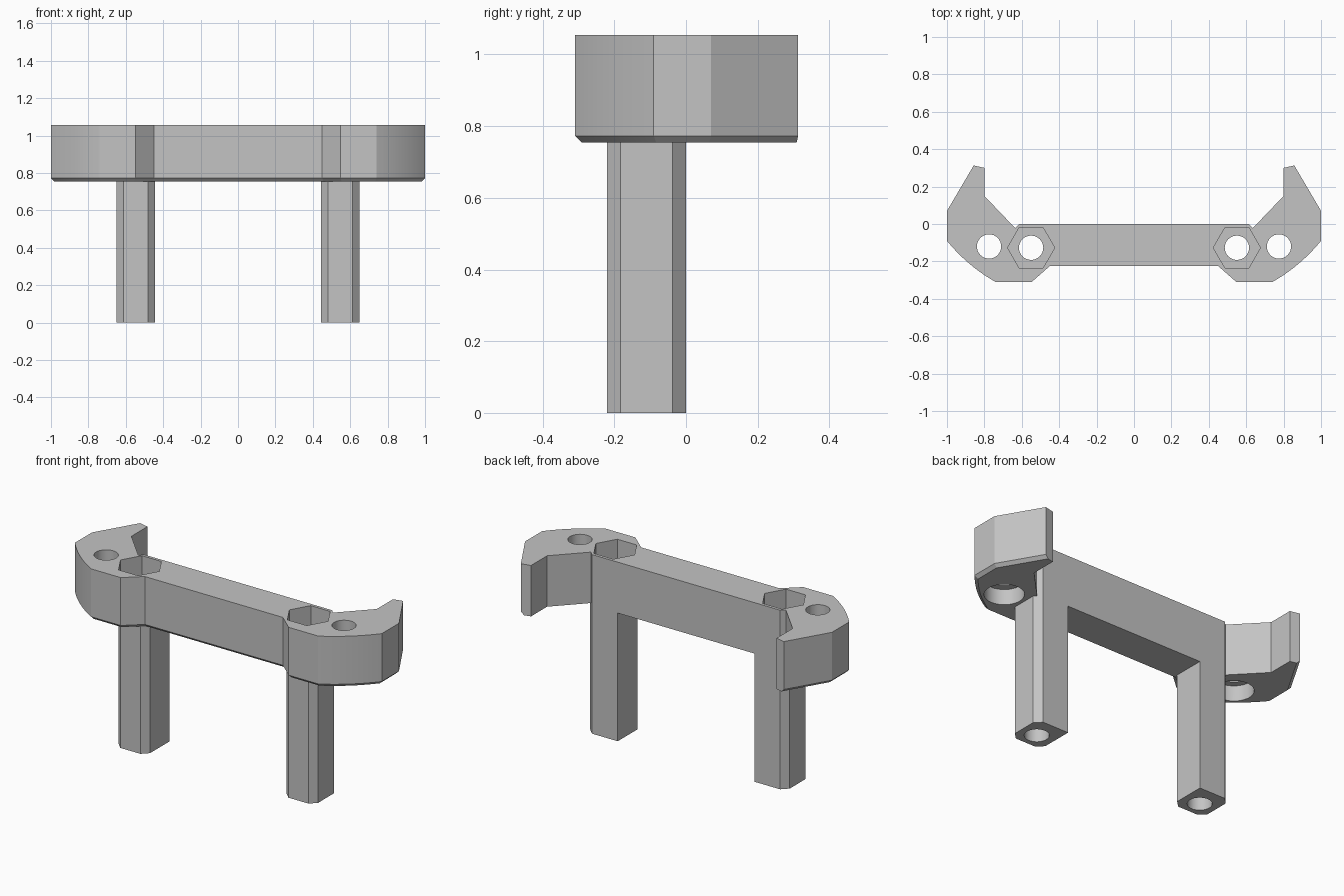
import bpy, bmesh, math
from mathutils import Vector

old = bpy.data.objects.get("Cube")
if old:
    bpy.data.objects.remove(old, do_unlink=True)

grey = bpy.data.materials.new("plain grey")
grey.use_nodes = True
colour = (0.55, 0.55, 0.55, 1)
grey.diffuse_color = colour
grey.node_tree.nodes["Principled BSDF"].inputs["Base Color"].default_value = colour

TOP, BASE = 1.055, 0.755
BOLT_X, BOLT_Y = 0.55, -0.127
HOLE_R = 0.065


def prism(name, outline, z0, z1, chamfer=None):
    """Extrude an outline upward; chamfer(edge midpoint) picks bottom edges to bevel."""
    bm = bmesh.new()
    face = bm.faces.new([bm.verts.new((x, y, z0)) for x, y in outline])
    ext = bmesh.ops.extrude_face_region(bm, geom=[face])
    bmesh.ops.translate(bm, vec=(0, 0, z1 - z0),
                        verts=[g for g in ext["geom"] if isinstance(g, bmesh.types.BMVert)])
    bmesh.ops.recalc_face_normals(bm, faces=bm.faces[:])
    if chamfer:
        edges = [e for e in bm.edges if all(v.co.z < z0 + 0.001 for v in e.verts)
                 and chamfer((e.verts[0].co + e.verts[1].co) / 2)]
        bmesh.ops.bevel(bm, geom=edges, offset=0.018, segments=1,
                        affect='EDGES', clamp_overlap=True)
    mesh = bpy.data.meshes.new(name)
    bm.to_mesh(mesh)
    bm.free()
    mesh.materials.append(grey)
    obj = bpy.data.objects.new(name, mesh)
    bpy.context.collection.objects.link(obj)
    return obj


def ring(x, y, radius, sides):
    return [(x + radius * math.cos(math.tau * i / sides),
             y + radius * math.sin(math.tau * i / sides)) for i in range(sides)]


def combine(target, tool, operation):
    """Apply a boolean and discard the tool."""
    mod = target.modifiers.new("boolean", 'BOOLEAN')
    mod.object, mod.operation, mod.solver = tool, operation, 'EXACT'
    bpy.context.view_layer.objects.active = target
    bpy.ops.object.modifier_apply(modifier=mod.name)
    bpy.data.objects.remove(tool, do_unlink=True)


# Crossbar with a hooked arm at each end
a, c, b = Vector((0.74, -0.31)), Vector((0.89, -0.225)), Vector((1.0, -0.09))
curve = [tuple(a * (1 - t) ** 2 + c * 2 * t * (1 - t) + b * t * t)
         for t in (i / 10 for i in range(11))]
half = [(0.45, -0.225), (0.547, -0.31)] + curve + [
    (1.0, 0.07), (0.857, 0.313), (0.80, 0.30), (0.80, 0.15),
    (0.635, -0.022), (0.613, 0)]
outline = half + [(-x, y) for x, y in reversed(half)]
bracket = prism("bracket", outline, BASE, TOP,
                lambda m: m.y < -0.05 or abs(m.x) > 0.85)

# Legs, square with three cut corners
for s in (1, -1):
    leg = [(0.445, 0), (0.445, -0.183), (0.482, -0.22), (0.613, -0.22),
           (0.65, -0.183), (0.65, -0.037), (0.613, 0)]
    combine(bracket, prism("leg", [(s * x, y) for x, y in leg], 0, 0.95), 'UNION')

# Bolt holes with nut pockets, and arm holes recessed from below
for s in (1, -1):
    cutters = [
        (ring(s * BOLT_X, BOLT_Y, HOLE_R, 32), -0.1, 1.2),
        (ring(s * BOLT_X, BOLT_Y, 0.126, 6), 0.86, 1.2),
        (ring(s * 0.775, -0.12, HOLE_R, 32), 0.6, 1.2),
        (ring(s * 0.775, -0.12, 0.105, 32), 0.6, BASE + 0.09),
    ]
    for shape, z0, z1 in cutters:
        combine(bracket, prism("cutter", shape, z0, z1), 'DIFFERENCE')

bpy.ops.object.select_all(action='DESELECT')
bracket.select_set(True)
bpy.context.view_layer.objects.active = bracket
bpy.ops.object.shade_smooth_by_angle(angle=math.radians(20))
